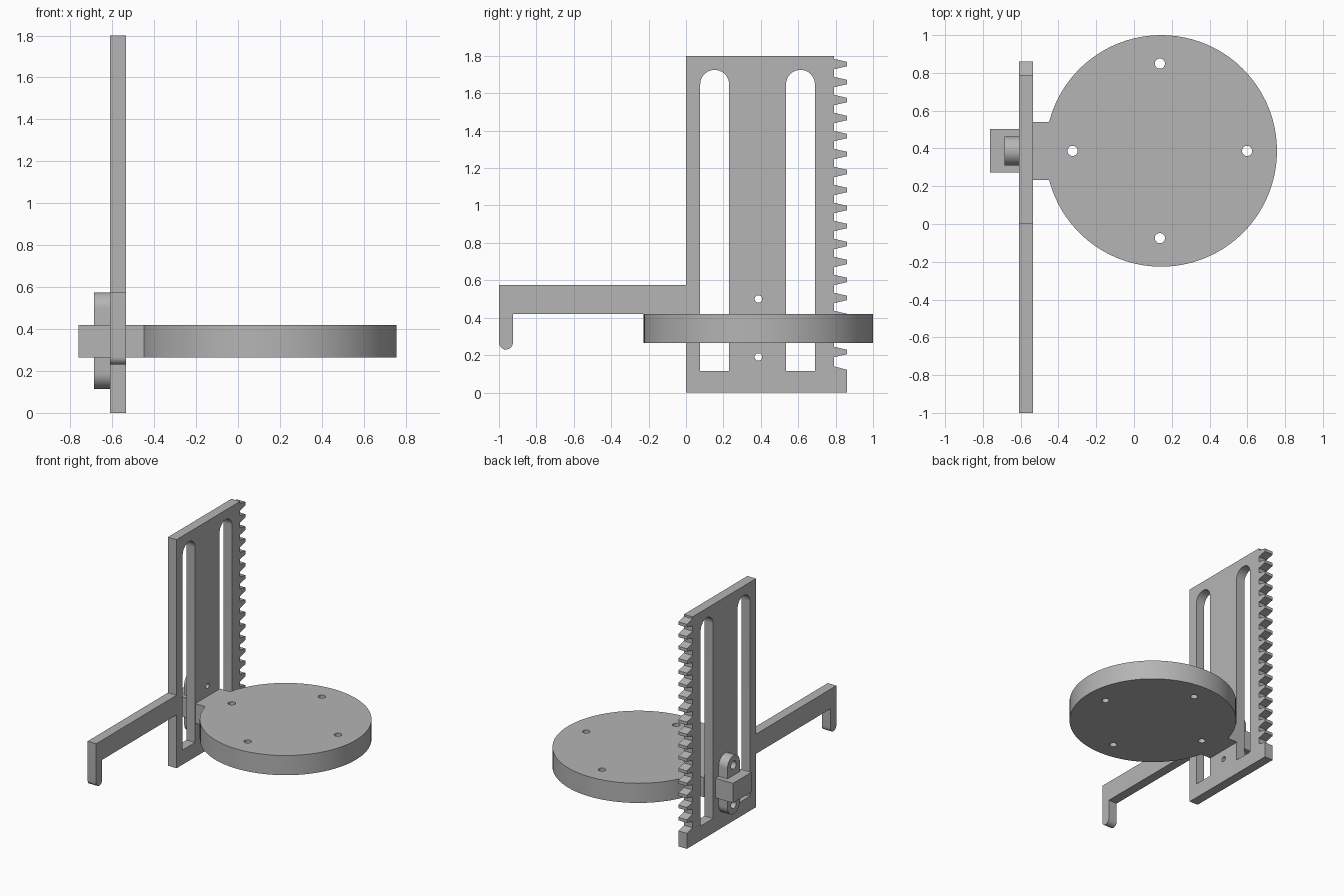
import bpy
import bmesh
from math import sin, cos, asin, pi
from mathutils import Matrix

cube = bpy.data.objects.get("Cube")
if cube:
    bpy.data.objects.remove(cube, do_unlink=True)

GREY = (0.46, 0.46, 0.46, 1)
grey = bpy.data.materials.new("plain grey")
grey.use_nodes = True
grey.diffuse_color = GREY
grey.node_tree.nodes["Principled BSDF"].inputs["Base Color"].default_value = GREY

# Maps a profile drawn in (y, z) so that it is extruded along x
SIDEWAYS = Matrix(((0, 0, 1, 0), (1, 0, 0, 0), (0, 1, 0, 0), (0, 0, 0, 1)))
UPRIGHT = Matrix.Identity(4)


def arc(cx, cy, r, start, end, steps):
    return [(cx + r * cos(start + (end - start) * i / steps),
             cy + r * sin(start + (end - start) * i / steps)) for i in range(steps + 1)]


def circle(cx, cy, r, steps=24):
    return arc(cx, cy, r, 0, 2 * pi, steps)[:-1]


def extrude_profile(name, loops, low, high, frame):
    """Fill an outline (first loop) minus its holes and give it thickness."""
    curve = bpy.data.curves.new(name, "CURVE")
    curve.dimensions = "2D"
    curve.fill_mode = "BOTH"
    curve.extrude = (high - low) / 2
    for loop in loops:
        spline = curve.splines.new("POLY")
        spline.points.add(len(loop) - 1)
        for point, (u, v) in zip(spline.points, loop):
            point.co = (u, v, 0, 1)
        spline.use_cyclic_u = True
    helper = bpy.data.objects.new(name + " profile", curve)
    bpy.context.collection.objects.link(helper)
    graph = bpy.context.evaluated_depsgraph_get()
    mesh = bpy.data.meshes.new_from_object(helper.evaluated_get(graph))
    bpy.data.objects.remove(helper, do_unlink=True)
    mesh.transform(frame @ Matrix.Translation((0, 0, (low + high) / 2)))
    bm = bmesh.new()
    bm.from_mesh(mesh)
    bmesh.ops.remove_doubles(bm, verts=bm.verts, dist=0.0001)
    bmesh.ops.dissolve_limit(bm, angle_limit=0.01, verts=bm.verts, edges=bm.edges)
    bmesh.ops.recalc_face_normals(bm, faces=bm.faces)
    for face in bm.faces:
        face.smooth = True
    bm.to_mesh(mesh)
    bm.free()
    mesh.set_sharp_from_angle(angle=pi / 6)
    mesh.materials.clear()
    mesh.materials.append(grey)
    part = bpy.data.objects.new(name, mesh)
    bpy.context.collection.objects.link(part)
    return part


# Toothed upright with its side arm and rounded hook
BACK, FRONT = -0.61, -0.535
ROOT, TIP = 0.79, 0.86
MID = 0.387
outline = [(0, 0), (TIP, 0), (TIP, 0.122), (ROOT, 0.14)]
for i in range(17):
    z = 0.217 + i * 0.0962
    outline += [(ROOT, z - 0.028), (TIP, z - 0.012), (TIP, z + 0.012), (ROOT, z + 0.028)]
outline += [(ROOT, 1.8), (0, 1.8), (0, 0.575), (-1, 0.575)]
outline += arc(-0.9625, 0.2675, 0.0375, pi, 2 * pi, 16)
outline += [(-0.925, 0.42), (0, 0.42)]
slots = [[(y - 0.077, 0.115), (y + 0.077, 0.115)] + arc(y, 1.648, 0.077, 0, pi, 20)
         for y in (0.153, 0.612)]
bolt_heights = (0.19, 0.5)
extrude_profile("toothed_upright",
                [outline] + slots + [circle(MID, z, 0.02) for z in bolt_heights],
                BACK, FRONT, SIDEWAYS)

# Round platform with a neck that meets the upright
CX, R, NECK = 0.144, 0.613, 0.154
a = pi - asin(NECK / R)
platform = [(FRONT, MID - NECK)] + arc(CX, MID, R, -a, a, 80) + [(FRONT, MID + NECK)]
holes = [circle(0.137 + 0.462 * cos(k * pi / 2), MID + 0.462 * sin(k * pi / 2), 0.027)
         for k in range(4)]
extrude_profile("round_platform", [platform] + holes, 0.265, 0.42, UPRIGHT)

# Rounded mounting tab behind the upright
tab = arc(MID, 0.498, 0.077, 0, pi, 20) + arc(MID, 0.192, 0.077, pi, 2 * pi, 20)
extrude_profile("mounting_tab",
                [tab] + [circle(MID, z, 0.032) for z in bolt_heights],
                -0.686, BACK, SIDEWAYS)

# Square block across the tab
block = [(0.273, 0.265), (0.503, 0.265), (0.503, 0.42), (0.273, 0.42)]
extrude_profile("rear_block", [block], -0.762, BACK, SIDEWAYS)
